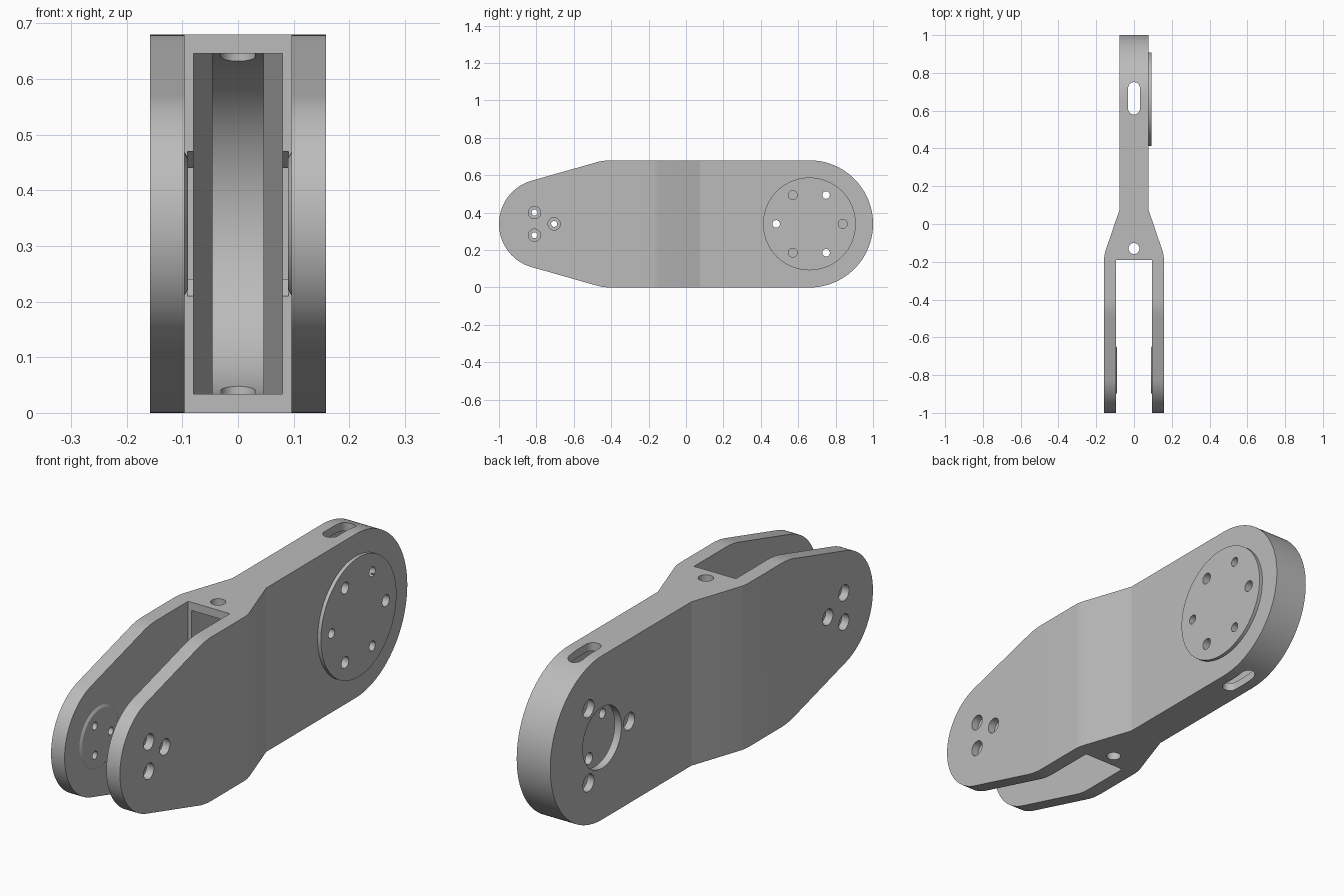
import bpy, bmesh, math
from mathutils import Vector

cube = bpy.data.objects.get("Cube")
if cube:
    bpy.data.objects.remove(cube, do_unlink=True)

MID = 0.34                      # height of the long axis
BACK, FRONT = 0.66, -0.775      # hub centres along y

grey = bpy.data.materials.new("satin grey")
grey.use_nodes = True
colour = (0.5, 0.5, 0.5, 1)
grey.diffuse_color = colour
grey.node_tree.nodes["Principled BSDF"].inputs["Base Color"].default_value = colour


def prism(name, pts, axis, lo, hi, scale=1.0):
    """Extrude a 2D profile: axis x takes (y, z), axis z takes (x, y)."""
    place = {"x": lambda p, h: (h, p[0], p[1]), "z": lambda p, h: (p[0], p[1], h)}[axis]
    mid = sum((Vector(p) for p in pts), Vector((0, 0))) / len(pts)
    bm = bmesh.new()
    a = [bm.verts.new(place(p, lo)) for p in pts]
    b = [bm.verts.new(place(mid + (Vector(p) - mid) * scale, hi)) for p in pts]
    bm.faces.new(a)
    bm.faces.new(b[::-1])
    for i in range(len(pts)):
        j = (i + 1) % len(pts)
        bm.faces.new((a[i], b[i], b[j], a[j]))
    bmesh.ops.recalc_face_normals(bm, faces=bm.faces)
    mesh = bpy.data.meshes.new(name)
    bm.to_mesh(mesh)
    bm.free()
    mesh.materials.append(grey)
    ob = bpy.data.objects.new(name, mesh)
    bpy.context.collection.objects.link(ob)
    return ob


def arc(c, r, start, end, n=32):
    return [(c[0] + r * math.cos(math.radians(start + (end - start) * i / n)),
             c[1] + r * math.sin(math.radians(start + (end - start) * i / n)))
            for i in range(n + 1)]


def circle(y, z, r, n=32):
    return arc((y, z), r, 0, 360, n)[:-1]


def box(a, b, c, d):
    return [(a, c), (b, c), (b, d), (a, d)]


def combine(target, tool, op="DIFFERENCE"):
    mod = target.modifiers.new("shape", "BOOLEAN")
    mod.operation, mod.object, mod.solver = op, tool, "EXACT"
    bpy.context.view_layer.objects.active = target
    bpy.ops.object.modifier_apply(modifier=mod.name)
    bpy.data.objects.remove(tool, do_unlink=True)


def mirrored(half):
    return half + [(-x, y) for x, y in reversed(half)]


# Link body: side outline trimmed by the plan outline
upper = arc((BACK, MID), 0.34, 0, 90) + arc((-0.40, MID + 0.04), 0.30, 90, 107, 5)
upper += arc((-0.76, MID), 0.24, 107, 180, 20)
lower = [(y, 2 * MID - z) for y, z in reversed(upper[1:-1])]
body = prism("link_body", upper + lower, "x", -0.3, 0.3)
plan = mirrored([(0.158, -1.1), (0.158, -0.18), (0.1565, -0.165), (0.152, -0.145),
                 (0.077, 0.075), (0.077, 1.1)])
combine(body, prism("plan_tool", plan, "z", -0.1, 0.8), "INTERSECT")

# Fork gap
combine(body, prism("gap_tool", box(-0.096, 0.096, -1.2, -0.19), "z", -0.1, 0.8))

# Hollow inside, following the outer shape
hollow = arc((BACK, MID), 0.306, -90, 90) + [(-0.25, MID + 0.306), (-0.25, MID - 0.306)]
cavity = prism("cavity_tool", hollow, "x", -0.2, 0.2)
inner_plan = mirrored([(0.08, -0.4), (0.08, -0.04), (0.046, 0.08), (0.046, 1.1)])
combine(cavity, prism("cavity_plan", inner_plan, "z", -0.1, 0.8), "INTERSECT")
combine(body, cavity)

# Flared cable mouth in the frame at the root of the fork
mouth = [(-0.24, 0.21), (-0.185, 0.21), (-0.15, 0.24), (-0.05, 0.24),
         (-0.05, 0.44), (-0.15, 0.44), (-0.185, 0.47), (-0.24, 0.47)]
combine(body, prism("mouth_tool", mouth, "x", -0.091, 0.091))

# Round hole and long slot through top and bottom
combine(body, prism("pin_tool", circle(0, -0.13, 0.029), "z", -0.1, 0.8))
slot = arc((0, 0.72), 0.031, 0, 180, 16) + arc((0, 0.61), 0.031, 180, 360, 16)
combine(body, prism("slot_tool", slot, "z", -0.1, 0.8))

# Raised hub disc on the left, open bearing hole on the right
hub = prism("hub_disc", circle(BACK, MID, 0.248, 64), "x", 0.07, 0.092)
combine(body, prism("bearing_tool", circle(BACK, MID, 0.127, 48), "x", -0.2, 0))

# Thin bosses on the inner faces of the fork arms
bosses = []
for side, label in ((1, "left"), (-1, "right")):
    bosses.append(prism(label + "_fork_boss", circle(FRONT, MID, 0.132, 48), "x",
                        side * 0.098, side * 0.09, 0.9))

# Bolt circle of the hub: six small holes left, three access holes right
for i in range(6):
    a = math.radians(60 * i)
    y, z = BACK + 0.178 * math.cos(a), MID + 0.178 * math.sin(a)
    r = 0.024 if i % 2 == 0 else 0.02
    if i % 2:
        combine(body, prism("access_tool", circle(y, z, 0.036), "x", -0.2, 0))
    for part in (body, hub):
        combine(part, prism("bolt_tool", circle(y, z, r, 24), "x", 0, 0.2))

# Counterbored screw holes in both fork arms
for i in range(3):
    a = math.radians(120 * i)
    y, z = FRONT + 0.07 * math.cos(a), MID + 0.07 * math.sin(a)
    for part in [body] + bosses:
        combine(part, prism("screw_tool", circle(y, z, 0.016, 24), "x", -0.3, 0.3))
    for side in (1, -1):
        combine(body, prism("bore_tool", circle(y, z, 0.033), "x", side * 0.125, side * 0.3))

# Smooth round surfaces, keep machined edges crisp
bpy.ops.object.select_all(action="DESELECT")
for part in [body, hub] + bosses:
    part.select_set(True)
bpy.context.view_layer.objects.active = body
bpy.ops.object.shade_smooth_by_angle(angle=math.radians(16))
